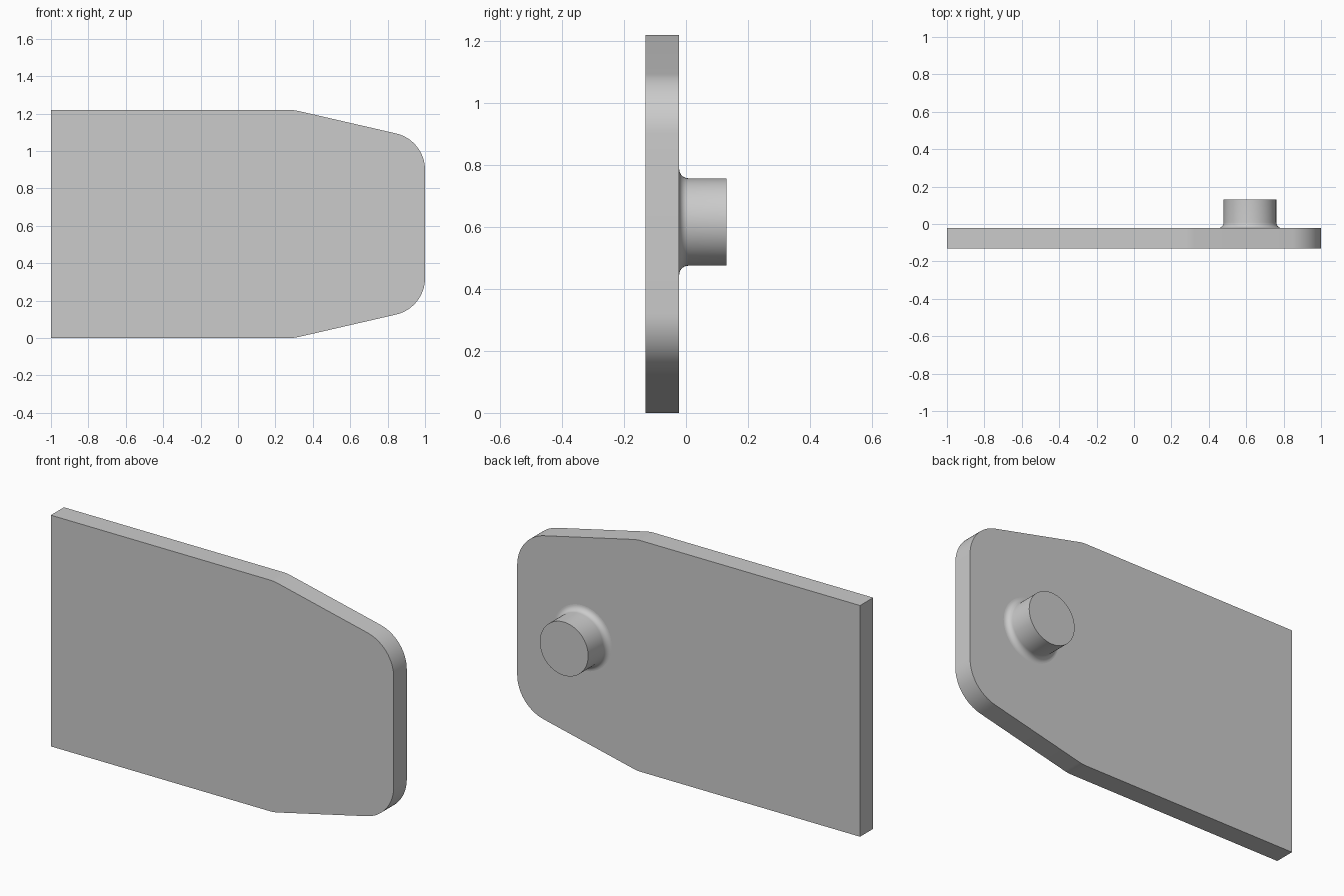
import bpy
import bmesh
from math import sin, cos, pi, radians
from mathutils import Vector

cube = bpy.data.objects.get("Cube")
if cube:
    bpy.data.objects.remove(cube, do_unlink=True)

FRONT, BACK, TIP = -0.131, -0.022, 0.131   # depths along y
HEIGHT = 1.219

grey = bpy.data.materials.new("plain grey")
grey.use_nodes = True
grey.diffuse_color = (0.6, 0.6, 0.6, 1)
grey.node_tree.nodes["Principled BSDF"].inputs["Base Color"].default_value = (0.6, 0.6, 0.6, 1)


def finish(bm, name):
    """Turn a bmesh into a shaded object."""
    bmesh.ops.recalc_face_normals(bm, faces=bm.faces)
    mesh = bpy.data.meshes.new(name)
    bm.to_mesh(mesh)
    bm.free()
    mesh.materials.append(grey)
    obj = bpy.data.objects.new(name, mesh)
    bpy.context.collection.objects.link(obj)
    bpy.ops.object.select_all(action='DESELECT')
    obj.select_set(True)
    bpy.context.view_layer.objects.active = obj
    bpy.ops.object.shade_smooth_by_angle(angle=radians(30))
    return obj


def rounded(prev, corner, nxt, radius, steps):
    """Points of a circular fillet at one corner of an outline."""
    a, c, b = Vector(prev), Vector(corner), Vector(nxt)
    u, v = (a - c).normalized(), (b - c).normalized()
    half = u.angle(v) / 2
    centre = c + (u + v).normalized() * radius / sin(half)
    out = -(u + v).normalized()
    side = (v - u).normalized()
    sweep = pi / 2 - half
    angles = [sweep * (2 * i / steps - 1) for i in range(steps + 1)]
    return [centre + radius * (cos(t) * out + sin(t) * side) for t in angles]


# Plate: straight at one end, tapered with rounded corners at the other
corners = [(-1, 0), (0.3, 0), (1, 0.161), (1, HEIGHT - 0.161), (0.3, HEIGHT), (-1, HEIGHT)]
outline = [Vector(corners[0])]
for i in range(1, 5):
    steps = 16 if i in (2, 3) else 4
    outline += rounded(corners[i - 1], corners[i], corners[i + 1], 0.2, steps)
outline.append(Vector(corners[5]))

bm = bmesh.new()
face = bm.faces.new([bm.verts.new((p.x, FRONT, p.y)) for p in outline])
extruded = bmesh.ops.extrude_face_region(bm, geom=[face], use_keep_orig=True)
moved = [g for g in extruded["geom"] if isinstance(g, bmesh.types.BMVert)]
bmesh.ops.translate(bm, verts=moved, vec=(0, BACK - FRONT, 0))
finish(bm, "plate")

# Round boss on the back, flared into the plate by a fillet
RADIUS, FILLET, SIDES = 0.141, 0.03, 64
profile = [(RADIUS + FILLET * (1 - sin(t)), BACK + FILLET * (1 - cos(t)))
           for t in (pi / 2 * i / 8 for i in range(9))]
profile.append((RADIUS, TIP))

bm = bmesh.new()
rings = [[bm.verts.new((0.62 + r * cos(2 * pi * k / SIDES), y,
                        0.616 + r * sin(2 * pi * k / SIDES)))
          for k in range(SIDES)] for r, y in profile]
for low, high in zip(rings, rings[1:]):
    for k in range(SIDES):
        n = (k + 1) % SIDES
        bm.faces.new((low[k], low[n], high[n], high[k]))
bm.faces.new(rings[-1])
finish(bm, "boss")
